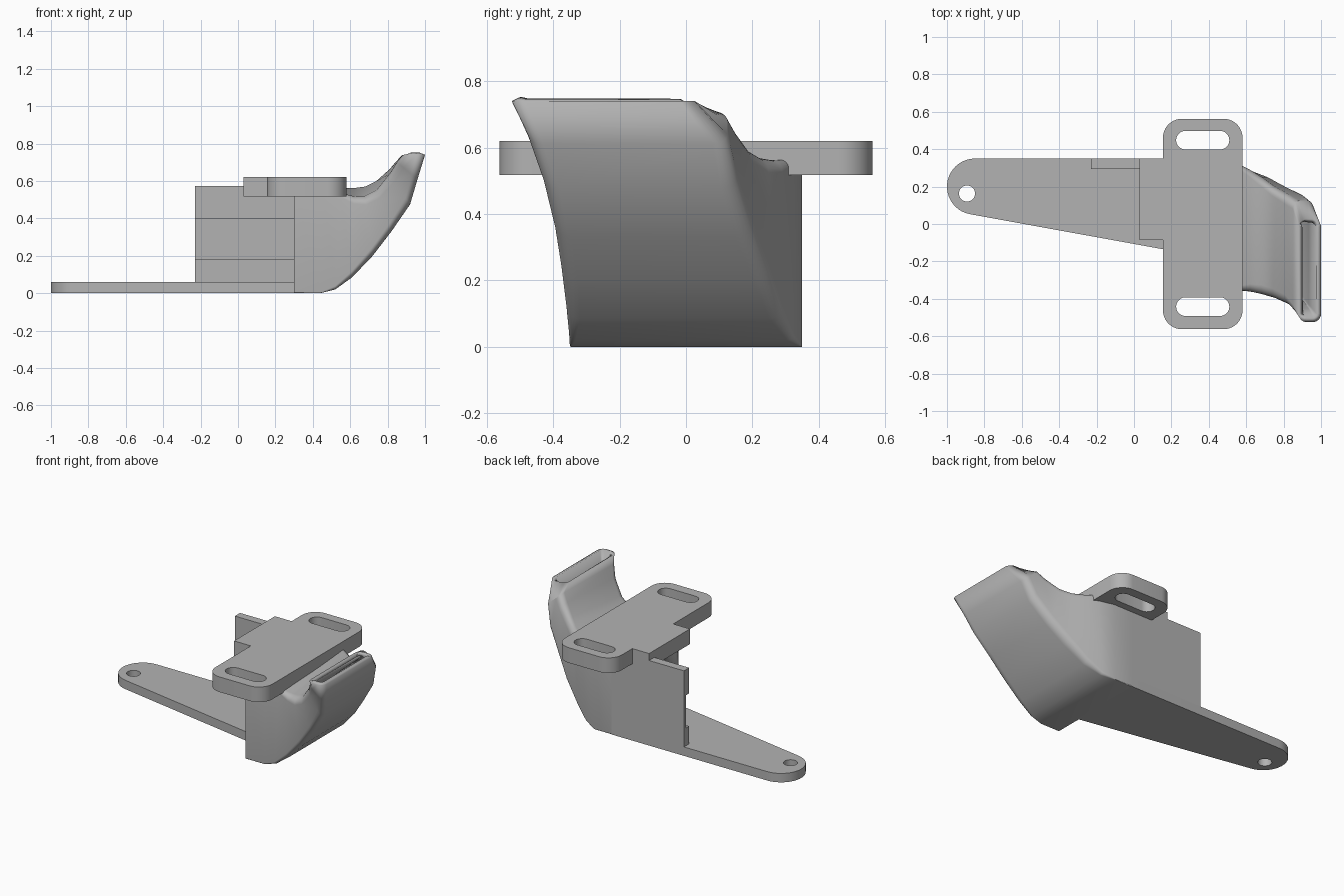
import bpy, bmesh
from math import cos, sin, pi, radians
from mathutils import Vector

cube = bpy.data.objects.get("Cube")
if cube:
    bpy.data.objects.remove(cube, do_unlink=True)

grey = bpy.data.materials.new("plain grey")
grey.use_nodes = True
grey.diffuse_color = (0.45, 0.45, 0.45, 1)
grey.node_tree.nodes["Principled BSDF"].inputs["Base Color"].default_value = grey.diffuse_color


def select(ob):
    bpy.ops.object.select_all(action="DESELECT")
    ob.select_set(True)
    bpy.context.view_layer.objects.active = ob


def add_mesh(name, bm):
    bmesh.ops.remove_doubles(bm, verts=bm.verts, dist=0.0005)
    bmesh.ops.recalc_face_normals(bm, faces=bm.faces)
    mesh = bpy.data.meshes.new(name)
    bm.to_mesh(mesh)
    bm.free()
    mesh.materials.append(grey)
    ob = bpy.data.objects.new(name, mesh)
    bpy.context.collection.objects.link(ob)
    return ob


def smooth(ob):
    select(ob)
    bpy.ops.object.shade_smooth_by_angle(angle=radians(30))


def arc(cx, cy, r, start, end, n=10):
    steps = [radians(start + (end - start) * i / n) for i in range(n + 1)]
    return [(cx + r * cos(a), cy + r * sin(a)) for a in steps]


def plate(name, loops, z0, z1):
    # Flat plate from an outline followed by its holes
    curve = bpy.data.curves.new(name, "CURVE")
    curve.dimensions = "2D"
    curve.fill_mode = "BOTH"
    curve.extrude = (z1 - z0) / 2
    for loop in loops:
        spline = curve.splines.new("POLY")
        spline.points.add(len(loop) - 1)
        for p, (x, y) in zip(spline.points, loop):
            p.co = (x, y, 0, 1)
        spline.use_cyclic_u = True
    temp = bpy.data.objects.new(name + " outline", curve)
    bpy.context.collection.objects.link(temp)
    bpy.context.view_layer.update()
    mesh = bpy.data.meshes.new_from_object(temp.evaluated_get(bpy.context.evaluated_depsgraph_get()))
    bm = bmesh.new()
    bm.from_mesh(mesh)
    bmesh.ops.translate(bm, verts=bm.verts, vec=(0, 0, (z0 + z1) / 2))
    bpy.data.objects.remove(temp, do_unlink=True)
    bpy.data.meshes.remove(mesh)
    ob = add_mesh(name, bm)
    smooth(ob)
    return ob


def box(name, low, high):
    bm = bmesh.new()
    bmesh.ops.create_cube(bm, size=1)
    for v in bm.verts:
        v.co = [h if c > 0 else l for c, l, h in zip(v.co, low, high)]
    return add_mesh(name, bm)


# Tapered base arm with a screw hole
arm = arc(-0.85, 0.2, 0.15, 90, 260, 20) + [(0.31, -0.163), (0.31, 0.35)]
plate("base_arm", [arm, arc(-0.893, 0.163, 0.043, 0, 345, 23)], 0, 0.06)

# Top mounting plate with side tab and two slots
L, R, E, C = 0.155, 0.58, 0.562, 0.1
outline = (arc(R - C, E - C, C, 0, 90) + arc(L + C, E - C, C, 90, 180)
           + [(L, 0.35), (0.03, 0.35), (0.03, -0.085), (L, -0.085)]
           + arc(L + C, C - E, C, 180, 270) + arc(R - C, C - E, C, 270, 360))
slots = [arc(0.46, y, 0.05, -90, 90) + arc(0.275, y, 0.05, 90, 270) for y in (0.448, -0.442)]
plate("top_plate", [outline] + slots, 0.518, 0.62)

# Back wall: thin sheet with thick rails above and below a groove
box("back_wall", (-0.23, 0.33, 0.01), (0.31, 0.35, 0.573))
box("upper_rail", (-0.23, 0.295, 0.4), (0.31, 0.335, 0.573))
box("lower_rail", (-0.23, 0.295, 0.05), (0.31, 0.335, 0.18))

# Air duct sections: outer x, z, inner x, z, front y, back y, corner radius, front dip
sections = [
    (0.30, 0.00, 0.30, 0.57, -0.35, 0.35, 0.004, 0),
    (0.44, 0.00, 0.45, 0.57, -0.35, 0.35, 0.004, 0),
    (0.52, 0.02, 0.55, 0.565, -0.352, 0.325, 0.02, 0.03),
    (0.61, 0.085, 0.62, 0.565, -0.36, 0.29, 0.04, 0.05),
    (0.72, 0.20, 0.68, 0.575, -0.375, 0.25, 0.05, 0.06),
    (0.82, 0.33, 0.74, 0.605, -0.395, 0.20, 0.05, 0.06),
    (0.92, 0.475, 0.81, 0.665, -0.43, 0.155, 0.05, 0.03),
    (0.96, 0.61, 0.85, 0.71, -0.475, 0.125, 0.045, 0.01),
    (1.00, 0.74, 0.88, 0.74, -0.525, 0.027, 0.045, 0),
]


def ring(ox, oz, ix, iz, y0, y1, r, dip):
    outer, inner = Vector((ox, 0, oz)), Vector((ix, 0, iz))
    depth = (inner - outer).length
    flat = (arc(y1 - r, depth - r, r, 0, 90, 6) + arc(y0 + r, depth - r, r, 90, 180, 6)
            + arc(y0 + r, r, r, 180, 270, 6) + arc(y1 - r, r, r, 270, 360, 6))
    points = []
    for y, d in flat:
        p = outer.lerp(inner, d / depth)
        drop = dip * d / depth * (y1 - y) / (y1 - y0)
        points.append((p.x, y, p.z - drop))
    return points


bm = bmesh.new()
rings = [[bm.verts.new(p) for p in ring(*s)] for s in sections]
for a, b in zip(rings, rings[1:]):
    for i in range(len(a)):
        j = (i + 1) % len(a)
        bm.faces.new((a[i], a[j], b[j], b[i]))
bmesh.ops.recalc_face_normals(bm, faces=bm.faces)
# Make the normals point outward from the open tube
bm.faces.ensure_lookup_table()
top = max(bm.faces[:len(rings[0])], key=lambda f: f.calc_center_median().z)
if top.normal.z < 0:
    bmesh.ops.reverse_faces(bm, faces=bm.faces)
mesh = bpy.data.meshes.new("air_duct")
bm.to_mesh(mesh)
bm.free()
mesh.materials.append(grey)
duct = bpy.data.objects.new("air_duct", mesh)
bpy.context.collection.objects.link(duct)
shell = duct.modifiers.new("wall thickness", "SOLIDIFY")
shell.thickness = 0.027
shell.offset = -1
smooth(duct)
